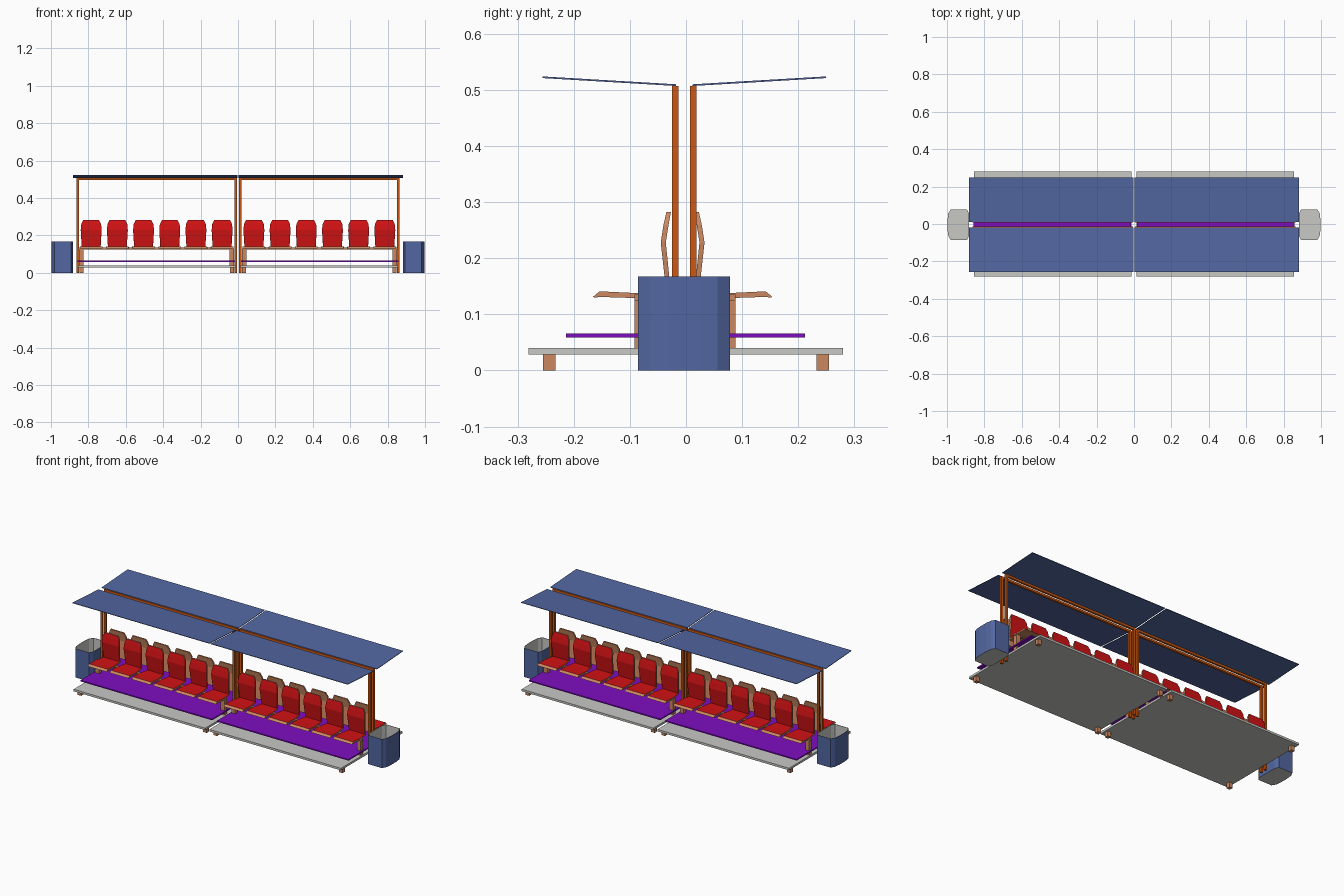
import bpy, bmesh

if "Cube" in bpy.data.objects:
    bpy.data.objects.remove(bpy.data.objects["Cube"])

def mat(name, rgb):
    m = bpy.data.materials.new(name)
    m.diffuse_color = (*rgb, 1)
    m.use_nodes = True
    m.node_tree.nodes["Principled BSDF"].inputs["Base Color"].default_value = m.diffuse_color
    return m

BLUE = mat("blue", (0.085, 0.135, 0.36))
ORANGE = mat("orange", (0.60, 0.095, 0.006))
TAN = mat("tan", (0.60, 0.245, 0.12))
RED = mat("red", (0.65, 0.006, 0.007))
PURPLE = mat("purple", (0.21, 0.004, 0.53))
GREY = mat("light grey", (0.58, 0.58, 0.56))

def finish(bm, name, *mats):
    bmesh.ops.recalc_face_normals(bm, faces=bm.faces[:])
    me = bpy.data.meshes.new(name)
    bm.to_mesh(me)
    bm.free()
    for m in mats:
        me.materials.append(m)
    ob = bpy.data.objects.new(name, me)
    bpy.context.collection.objects.link(ob)
    return ob

def box(name, m, x, y, z):
    bm = bmesh.new()
    bmesh.ops.create_cube(bm, size=1)
    for v in bm.verts:
        v.co = [(r[0] + r[1]) / 2 + c * abs(r[1] - r[0]) for c, r in zip(v.co, (x, y, z))]
    return finish(bm, name, m)

def span(a, b, s, off=0.0):
    """Range a..b mirrored by sign s around off."""
    return tuple(sorted((off + s * a, off + s * b)))

# Seat shell stations: outer (y, z), inner (y, z), half width
SEAT = [((.160, .131), (.157, .130), .060),
        ((.148, .141), (.146, .131), .060),
        ((.085, .138), (.085, .129), .061),
        ((.029, .138), (.020, .130), .050),
        ((.039, .228), (.030, .228), .056),
        ((.034, .260), (.025, .260), .053),
        ((.029, .282), (.021, .282), .042)]

def seat(cx, s):
    bm = bmesh.new()
    rings = []
    for o, i, w in SEAT:
        rings.append([bm.verts.new((cx + dx, -.006 + s * p[0], p[1]))
                      for dx, p in ((-w, o), (w, o), (w, i), (-w, i))])
    for n, (a, b) in enumerate(zip(rings, rings[1:])):
        for k in range(4):
            f = bm.faces.new((a[k], a[(k + 1) % 4], b[(k + 1) % 4], b[k]))
            f.material_index = 1 if k == 0 and n > 0 else 0   # red sitting side
    bm.faces.new(rings[0])
    bm.faces.new(rings[-1])
    finish(bm, "seat", TAN, RED)

def roof(sx, sy):
    bm = bmesh.new()
    prof = [(.015, .507), (.2525, .521), (.2525, .524), (.015, .510)]
    ends = [[bm.verts.new((sx * x, -.003 + sy * y, z)) for y, z in prof] for x in (.004, .881)]
    for k in range(4):
        bm.faces.new((ends[0][k], ends[0][k - 1], ends[1][k - 1], ends[1][k]))
    for e in ends:
        bm.faces.new(e)
    finish(bm, "roof_panel", BLUE)

def bin_(s):
    half = [(.882, .06), (.893, .082), (.980, .082), (.993, .06), (.997, .025)]
    outline = half + [(x, -y) for x, y in reversed(half)]
    n = len(outline)
    bm = bmesh.new()
    def ring(k, z):
        return [bm.verts.new((s * (.94 + (x - .94) * k), -.0035 + y * k, z)) for x, y in outline]
    rings = [ring(1, 0), ring(1, .167), ring(.97, .167), ring(.97, .004)]
    for j in range(3):
        for k in range(n):
            f = bm.faces.new((rings[j][k], rings[j][(k + 1) % n],
                              rings[j + 1][(k + 1) % n], rings[j + 1][k]))
            f.material_index = 0 if j == 0 else 1              # grey lining
    for r in (rings[0], rings[3]):
        bm.faces.new(r).material_index = 1
    finish(bm, "waste_bin", BLUE, GREY)

for sx in (-1, 1):
    # Base slab and raised deck of each module
    box("platform", GREY, span(.013, .855, sx), (-.281, .280), (.028, .040))
    box("deck", PURPLE, span(.016, .857, sx), (-.214, .2125), (.059, .066))
    bin_(sx)
    for sy in (-1, 1):
        roof(sx, sy)
        y = span(.010, .022, sy, -.003)
        # Posts and roof beam
        for x in (.005, .850):
            box("post", ORANGE, span(x, x + .013, sx), y, (0, .507))
        box("roof_beam", ORANGE, span(.018, .850, sx), y, (.495, .507))
        # Feet and bench frame
        for x in (.022, .825):
            box("foot", TAN, span(x, x + .022, sx), span(.233, .255, sy), (0, .028))
            box("bench_leg", TAN, span(x, x + .024, sx), span(.066, .090, sy, -.002), (.040, .130))
        box("bench_rail", TAN, span(.026, .855, sx), span(.076, .090, sy, -.002), (.124, .135))
        for i in range(6):
            seat(sx * (.085 + .14 * i), sy)
